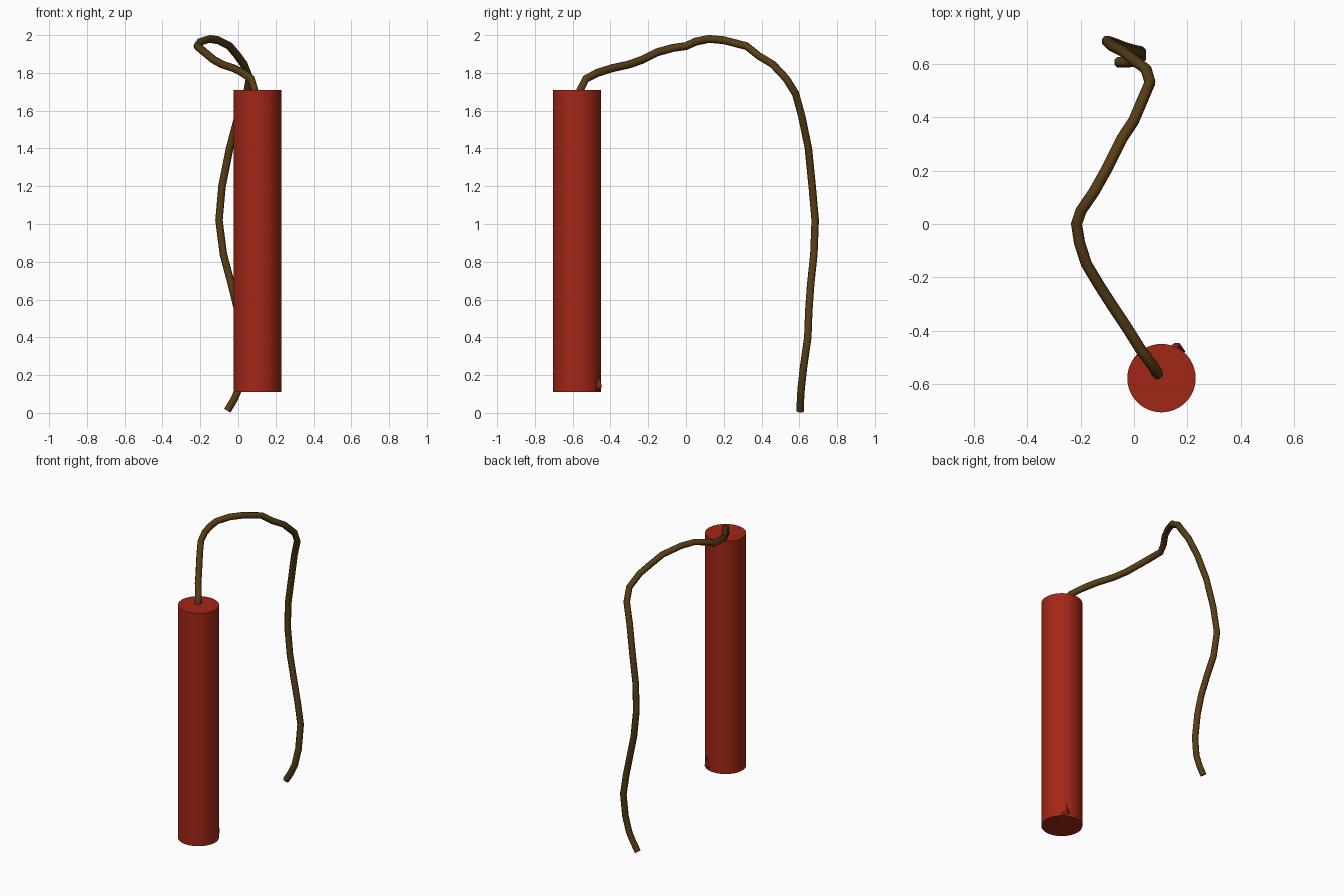
import bpy, bmesh

def material(name, color):
    m = bpy.data.materials.new(name)
    m.diffuse_color = color
    return m

red = material("red_paper", (0.36, 0.02, 0.008, 1))
brown = material("brown_cord", (0.095, 0.047, 0.008, 1))

# Stick body
bpy.ops.mesh.primitive_cylinder_add(vertices=48, radius=0.128, depth=1.6,
                                    location=(0.103, -0.577, 0.91))
body = bpy.context.object
body.name = "stick_body"
body.data.materials.append(red)
bpy.ops.object.shade_smooth_by_angle()

# Small paper flap at the lower rear rim
bm = bmesh.new()
for p in [(0.13, -0.46, 0.125), (0.152, -0.446, 0.14), (0.17, -0.445, 0.14),
          (0.193, -0.478, 0.125), (0.165, -0.462, 0.20), (0.16, -0.47, 0.111),
          (0.155, -0.50, 0.13)]:
    bm.verts.new(p)
bmesh.ops.convex_hull(bm, input=bm.verts)
me = bpy.data.meshes.new("paper_flap")
bm.to_mesh(me)
bm.free()
me.materials.append(red)
flap = bpy.data.objects.new("paper_flap", me)
bpy.context.collection.objects.link(flap)

# Fuse cord: a bevelled path that rises, arcs over and hangs down
path = [
    (0.09, -0.565, 1.68), (0.088, -0.56, 1.71), (0.07, -0.53, 1.768), (0.025, -0.47, 1.80),
    (-0.025, -0.39, 1.825), (-0.085, -0.30, 1.845), (-0.13, -0.23, 1.87),
    (-0.178, -0.15, 1.91), (-0.204, -0.07, 1.932), (-0.215, 0.0, 1.942),
    (-0.198, 0.05, 1.965), (-0.15, 0.12, 1.98), (-0.105, 0.20, 1.973),
    (-0.045, 0.32, 1.942), (-0.002, 0.385, 1.89), (0.03, 0.46, 1.845),
    (0.06, 0.53, 1.77), (0.045, 0.58, 1.69), (0.0, 0.613, 1.57),
    (-0.045, 0.648, 1.40), (-0.085, 0.668, 1.20), (-0.101, 0.684, 1.02),
    (-0.078, 0.677, 0.84), (-0.035, 0.66, 0.68), (0.0, 0.65, 0.54),
    (0.025, 0.645, 0.40), (0.025, 0.622, 0.24), (0.005, 0.61, 0.13),
    (-0.022, 0.606, 0.07), (-0.057, 0.605, 0.012)]
cu = bpy.data.curves.new("fuse_cord", 'CURVE')
cu.dimensions = '3D'
cu.bevel_depth = 0.021
cu.bevel_resolution = 2
cu.use_fill_caps = True
sp = cu.splines.new('POLY')
sp.points.add(len(path) - 1)
for pt, co in zip(sp.points, path):
    pt.co = (*co, 1)
sp.use_smooth = True
cu.materials.append(brown)
fuse = bpy.data.objects.new("fuse_cord", cu)
bpy.context.collection.objects.link(fuse)
